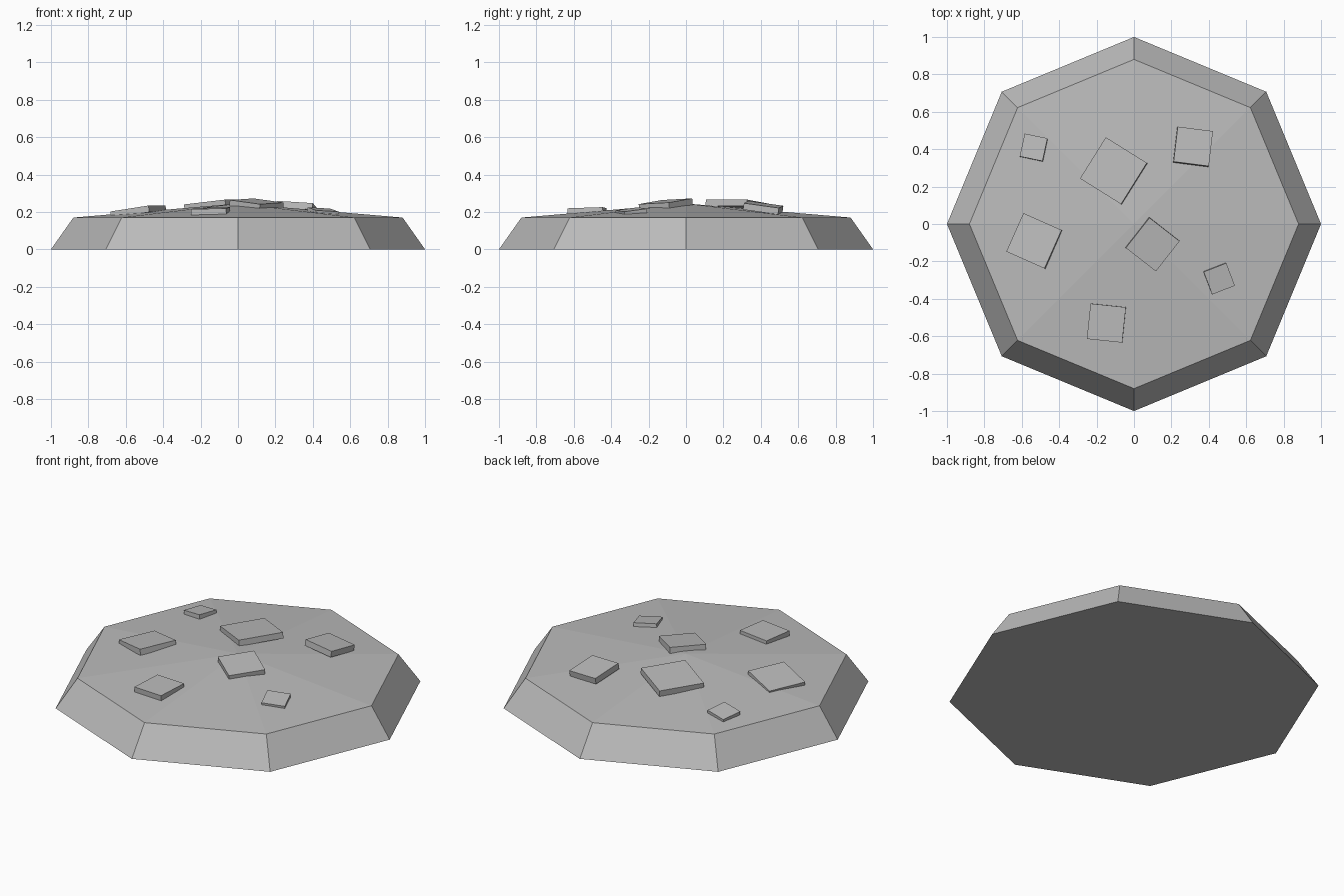
import bpy
import bmesh
import math
from mathutils import Matrix, Vector

cube = bpy.data.objects.get("Cube")
if cube:
    bpy.data.objects.remove(cube, do_unlink=True)

stone = bpy.data.materials.new("light_grey_stone")
stone.use_nodes = True
GREY = (0.5, 0.5, 0.5, 1)
stone.diffuse_color = GREY
stone.node_tree.nodes["Principled BSDF"].inputs["Base Color"].default_value = GREY


def add_object(name, bm):
    bmesh.ops.recalc_face_normals(bm, faces=bm.faces)
    mesh = bpy.data.meshes.new(name)
    bm.to_mesh(mesh)
    bm.free()
    mesh.materials.append(stone)
    obj = bpy.data.objects.new(name, mesh)
    bpy.context.collection.objects.link(obj)


# Eight-sided mound: sloped rim, then a shallow cone up to the peak
SIDES = 8
bm = bmesh.new()
rings = []
for radius, z in ((1.0, 0.0), (0.88, 0.17)):
    rings.append([bm.verts.new((radius * math.cos(math.tau * i / SIDES),
                                radius * math.sin(math.tau * i / SIDES), z))
                  for i in range(SIDES)])
low, high = rings
peak = bm.verts.new((0, 0, 0.245))
bm.faces.new(low)
for i in range(SIDES):
    j = (i + 1) % SIDES
    bm.faces.new((low[i], low[j], high[j], high[i]))
    bm.faces.new((high[i], high[j], peak))
add_object("mound", bm)


# Square slabs, half sunk into the mound and tilted with its slope
def add_slab(name, x, y, top, size, turn, slope_x, slope_y, thick=0.035):
    up = Vector((-slope_x, -slope_y, 1)).normalized()
    tilt = Vector((0, 0, 1)).rotation_difference(up).to_matrix().to_4x4()
    place = (Matrix.Translation((x, y, top)) @ tilt
             @ Matrix.Rotation(math.radians(turn), 4, "Z")
             @ Matrix.Translation((0, 0, -thick / 2))
             @ Matrix.Diagonal((size, size, thick, 1)))
    bm = bmesh.new()
    bmesh.ops.create_cube(bm, size=1, matrix=place)
    add_object(name, bm)


add_slab("slab_back_large", -0.11, 0.285, 0.253, 0.26, -32, 0.085, -0.053)
add_slab("slab_back_left", 0.317, 0.415, 0.24, 0.19, -7, -0.08, -0.13)
add_slab("slab_right", -0.535, -0.09, 0.218, 0.225, -24, 0.13, -0.06)
add_slab("slab_centre", 0.10, -0.11, 0.257, 0.205, -38, -0.06, 0.10)
add_slab("slab_front_left", 0.456, -0.293, 0.213, 0.13, 21, -0.10, 0.10)
add_slab("slab_front", -0.148, -0.53, 0.22, 0.19, -6, 0.03, 0.03)
add_slab("slab_back_right", -0.537, 0.41, 0.205, 0.125, -12, 0.10, -0.10)
